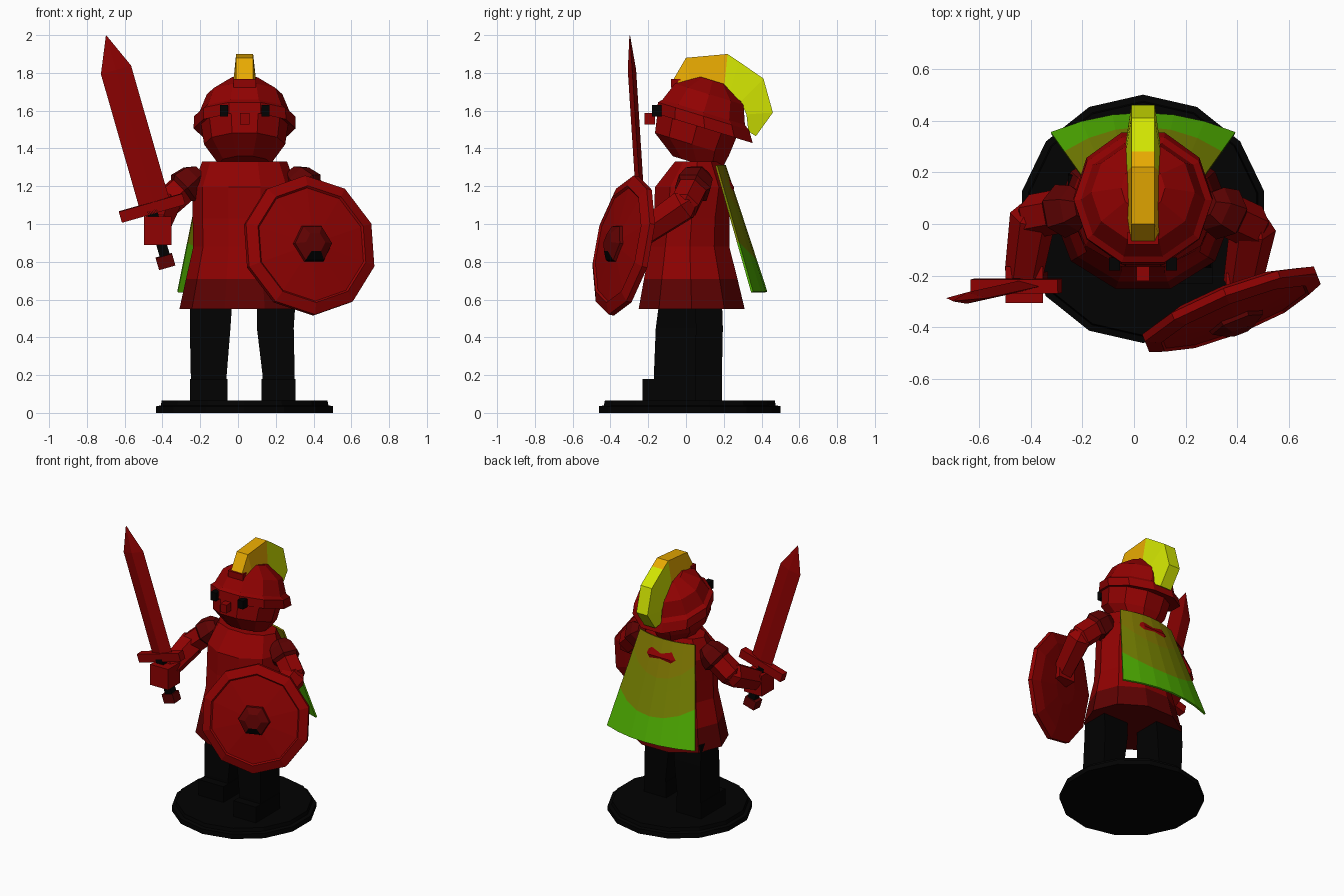
import bpy, bmesh
from math import sin, cos, pi, radians
from mathutils import Vector, Matrix, Euler

if "Cube" in bpy.data.objects:
    bpy.data.objects.remove(bpy.data.objects["Cube"], do_unlink=True)


def material(name, r, g, b):
    m = bpy.data.materials.new(name)
    m.use_nodes = True
    m.diffuse_color = (r, g, b, 1)
    m.node_tree.nodes["Principled BSDF"].inputs["Base Color"].default_value = (r, g, b, 1)
    return m


RED = material("red", .28, .0005, .0005)
DARK = material("dark red", .11, .0005, .0005)
BLACK = material("black", .0005, .0005, .0005)
ORANGE = material("orange", .8, .4, .0005)
LIME = material("lime yellow", .64, .78, .0005)
OLIVE = material("olive", .23, .2, .0005)
MOSS = material("moss", .19, .23, .0005)
GREEN = material("green", .08, .44, .0005)
MID = .035  # the figure stands slightly left of the origin


def finish(name, bm, mats):
    bmesh.ops.recalc_face_normals(bm, faces=bm.faces)
    me = bpy.data.meshes.new(name)
    bm.to_mesh(me)
    bm.free()
    for m in mats:
        me.materials.append(m)
    ob = bpy.data.objects.new(name, me)
    bpy.context.collection.objects.link(ob)
    return ob


def loft(name, rings, mats, frame=Matrix(), rule=None):
    """Skin a list of point rings; rule(centre) picks a material slot."""
    bm = bmesh.new()
    rows = [[bm.verts.new(frame @ Vector(p)) for p in ring] for ring in rings]
    n = len(rows[0])
    for a, b in zip(rows, rows[1:]):
        for i in range(n):
            j = (i + 1) % n
            bm.faces.new((a[i], a[j], b[j], b[i]))
    bm.faces.new(rows[0])
    bm.faces.new(rows[-1])
    if rule:
        for f in bm.faces:
            f.material_index = rule(f.calc_center_median())
    return finish(name, bm, mats)


def ring(n, rx, ry, z, x=0, y=0, flat=True):
    """Polygon with a flat side (or a corner) towards the front and back."""
    turn = pi / n if flat else 0
    return [(x + rx * sin(turn + 2 * pi * i / n),
             y + ry * cos(turn + 2 * pi * i / n), z) for i in range(n)]


def rect(x0, x1, y0, y1, z):
    return [(x0, y0, z), (x1, y0, z), (x1, y1, z), (x0, y1, z)]


def box(name, centre, size, mat, frame=Matrix()):
    x, y, z = centre
    w, d, h = (s / 2 for s in size)
    return loft(name, [rect(x - w, x + w, y - d, y + d, z + s * h) for s in (-1, 1)],
                [mat], frame)


def limb(name, start, end, r0, r1, mat):
    """Six-sided tapered limb with rounded-off ends."""
    a, b = Vector(start), Vector(end)
    d = b - a
    frame = Matrix.Translation(a) @ d.to_track_quat('Z', 'Y').to_matrix().to_4x4()
    h = d.length
    rings = [ring(6, r * k, r * k, z) for z, r, k in
             ((-r0 * .5, r0, .6), (0, r0, 1), (h, r1, 1), (h + r1 * .4, r1, .6))]
    return loft(name, rings, [mat], frame)


# Round base with a stepped edge
loft("base", [ring(14, r, r, z, MID, .02, False) for r, z in
              ((.48, 0), (.48, .035), (.455, .04), (.45, .065))], [BLACK])

# Legs and feet, left one stepping forward
for side, x0, x1, top0, top1, step in (("right", -.25, -.06, -.255, -.03, 0),
                                       ("left", .13, .3, .1, .305, -.14)):
    y0, y1 = -.03 + step, .19 + step
    loft(side + "_leg", [rect(x0, x1, y0, y1, .065), rect(x0, x1, y0, y1, .2),
                         rect(top0, top1 - .01, y0 + .01, y1 + .005, .45),
                         rect(top0, top1, y0 + .03, y1, .6)], [BLACK])
    box(side + "_foot", ((x0 + x1) / 2, (y0 + y1) / 2 - .03, .122),
        (x1 - x0 + .01, .28, .115), BLACK)

# Tunic with a flared skirt and a darker hem
loft("tunic", [ring(10, rx, ry, z, MID, y) for rx, ry, z, y in
               ((.345, .295, .55, .03), (.31, .26, .71, .025), (.272, .22, .88, .02),
                (.275, .21, 1.03, .03), (.275, .22, 1.195, .045), (.225, .125, 1.33, .06))],
     [RED, DARK], rule=lambda c: int(c.z < .7))

# Head and helmet share a backward tilt
tilt = Matrix.Translation((MID, .05, 1.5)) @ Matrix.Rotation(radians(-17), 4, 'X')
loft("head", [ring(10, r, r, z, 0, y) for r, z, y in
              ((.14, -.17, .06), (.215, -.08, .005), (.235, .06, 0), (.2, .1, 0))],
     [RED], tilt)
loft("helmet", [ring(10, rx, ry, z, 0, y) for rx, ry, z, y in
                ((.23, .23, .03, 0), (.27, .28, .02, .045), (.268, .265, .08, .02),
                 (.24, .24, .1, .015), (.2, .2, .2, .015), (.085, .095, .275, .01))],
     [RED], tilt)
box("crest_mount", (MID, -.055, 1.745), (.12, .05, .045), RED)

# Face
box("nose", (MID, -.192, 1.558), (.05, .055, .06), RED)
for side, s in (("right", -1), ("left", 1)):
    box(side + "_eye", (MID + s * .11, -.155, 1.6), (.042, .05, .06), BLACK)

# Crest: inner and outer points swept over the helmet, sides turning lime first
sections = [((-.05, 1.72), (-.07, 1.76)), ((.03, 1.72), (0, 1.88)),
            ((.2, 1.7), (.22, 1.9)), ((.23, 1.69), (.28, 1.86)),
            ((.29, 1.65), (.41, 1.77)), ((.32, 1.58), (.46, 1.59)),
            ((.33, 1.49), (.37, 1.465))]
loft("crest", [[(MID - .065, *a), (MID + .065, *a), (MID + .045, *b), (MID - .045, *b)]
               for a, b in sections], [ORANGE, LIME],
     rule=lambda c: int(c.y > (.2 if abs(c.x - MID) > .03 else .26)))

# Cape: curved sheet widening downwards, in three arched colour bands
COLS, ROWS = 6, 8
bm = bmesh.new()
grid = []
for r in range(ROWS + 1):
    row = []
    for c in range(COLS + 1):
        u = 2 * c / COLS - 1
        t = r / ROWS
        t -= .75 * u * u * t * (1 - t)
        row.append(bm.verts.new((MID + u * (.22 + .135 * t),
                                 .205 + .22 * t - (.045 + .03 * t) * u * u,
                                 1.31 - .67 * t)))
    grid.append(row)
for r in range(ROWS):
    for c in range(COLS):
        f = bm.faces.new((grid[r][c], grid[r][c + 1], grid[r + 1][c + 1], grid[r + 1][c]))
        f.material_index = r // 3
cape = finish("cape", bm, (OLIVE, MOSS, GREEN))
solid = cape.modifiers.new("thickness", 'SOLIDIFY')
solid.thickness = .012
solid.offset = 0

# Arms
for side, shoulder, elbow, wrist in (
        ("right", (-.23, .06, 1.24), (-.39, .03, 1.1), (-.425, -.19, .99)),
        ("left", (.31, .06, 1.24), (.46, -.01, 1.1), (.42, -.23, .95))):
    mid = Vector(shoulder).lerp(Vector(elbow), .35)
    limb(side + "_sleeve", shoulder, mid, .09, .105, DARK)
    limb(side + "_upper_arm", mid, elbow, .085, .085, RED)
    limb(side + "_forearm", elbow, wrist, .09, .075, RED)
box("right_hand", (-.425, -.235, .965), (.145, .14, .15), RED)
box("left_hand", (.42, -.24, .94), (.13, .1, .13), RED)

# Sword, built upright and then leaned outwards
sword = Matrix.Translation((-.455, -.24, 1.085)) @ \
    Euler((radians(3.5), radians(-16), 0)).to_matrix().to_4x4()
loft("sword_blade", [[(.018 - w, 0, z), (.018, -d, z), (.018 + w, 0, z), (.018, d, z)]
                     for w, d, z in ((.083, .022, 0), (.083, .022, .757), (.002, .002, .945))],
     [RED], sword)
box("sword_guard", (0, 0, 0), (.35, .055, .06), RED, sword)
box("sword_grip", (-.005, 0, -.14), (.055, .055, .26), BLACK, sword)
box("sword_pommel", (-.01, 0, -.293), (.09, .075, .065), DARK, sword)

# Shield facing forward, a little outward and up
facing = Vector((.36, -.91, .19))
shield = Matrix.Translation((.375, -.325, .885)) @ \
    facing.to_track_quat('Z', 'Y').to_matrix().to_4x4()
loft("shield", [ring(10, r, r, z, flat=False) for r, z in
                ((.12, -.05), (.3, -.035), (.375, -.01), (.375, .02),
                 (.315, .045), (.305, .035), (.1, .055))], [RED], shield)
loft("shield_boss", [ring(6, r, r, z) for r, z in ((.115, .04), (.105, .07), (.055, .1))],
     [DARK, BLACK], shield, rule=lambda c: int(c.z < .84))
